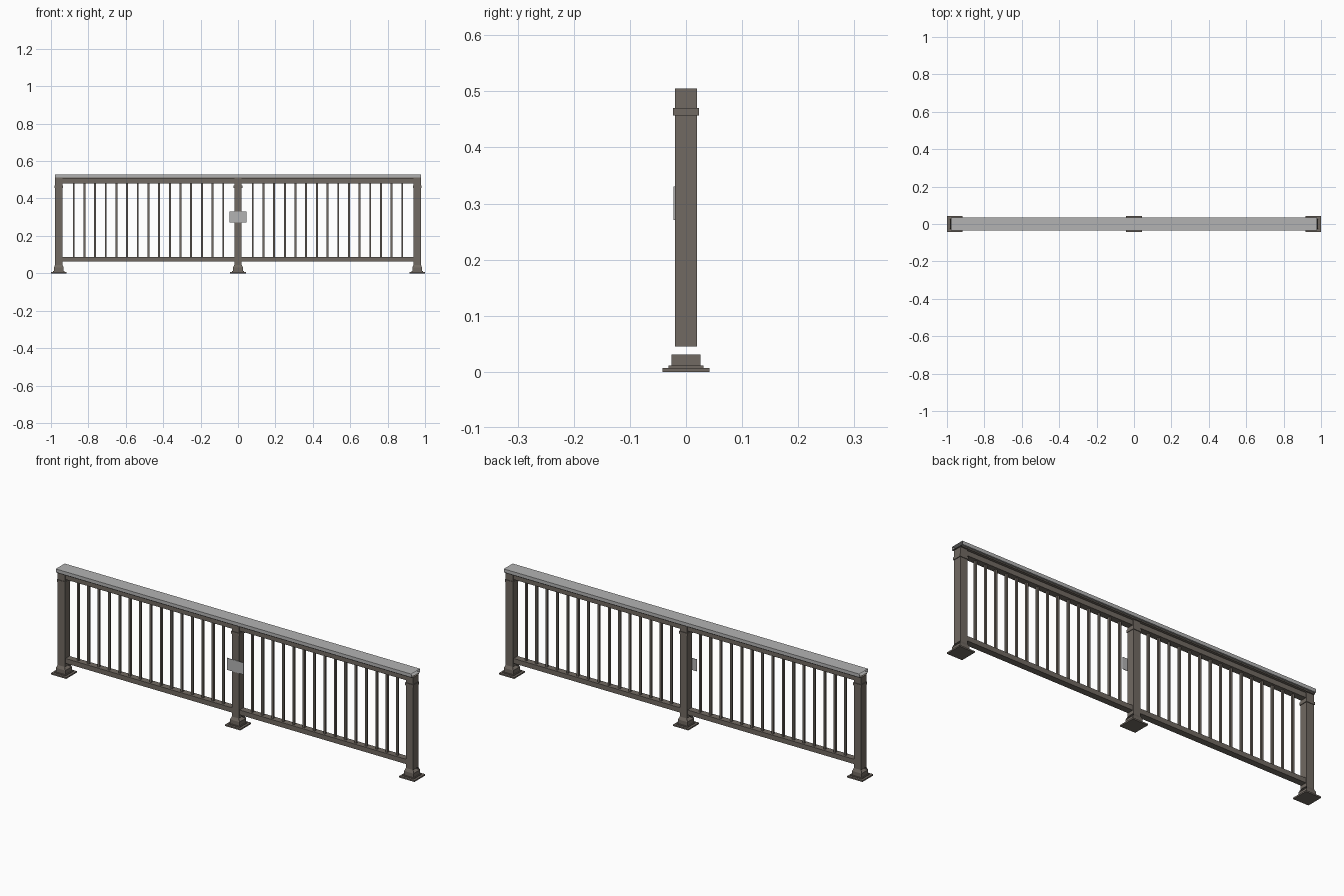
import bpy, bmesh

cube = bpy.data.objects.get("Cube")
if cube:
    bpy.data.objects.remove(cube, do_unlink=True)


def material(name, color):
    m = bpy.data.materials.new(name)
    m.use_nodes = True
    m.diffuse_color = color
    m.node_tree.nodes["Principled BSDF"].inputs["Base Color"].default_value = color
    return m


BROWN = material("taupe brown", (0.165, 0.143, 0.122, 1))
GREY = material("light grey", (0.45, 0.45, 0.45, 1))


def finish(name, bm, mat):
    bmesh.ops.recalc_face_normals(bm, faces=bm.faces)
    mesh = bpy.data.meshes.new(name)
    bm.to_mesh(mesh)
    bm.free()
    mesh.materials.append(mat)
    ob = bpy.data.objects.new(name, mesh)
    bpy.context.collection.objects.link(ob)
    return ob


def box(name, x, y, z, mat=BROWN, open_ends=False):
    """Box from (low, high) pairs; open_ends leaves off the two x faces."""
    bm = bmesh.new()
    bmesh.ops.create_cube(bm, size=1)
    for v in bm.verts:
        v.co = [r[0] if c < 0 else r[1] for c, r in zip(v.co, (x, y, z))]
    bmesh.ops.recalc_face_normals(bm, faces=bm.faces)
    if open_ends:
        ends = [f for f in bm.faces if abs(f.normal.x) > 0.9]
        bmesh.ops.delete(bm, geom=ends, context='FACES_ONLY')
    return finish(name, bm, mat)


def block(name, x, half, z0, z1):
    return box(name, (x - half, x + half), (-half, half), (z0, z1))


def skirt(name, x, low, high, z0, z1):
    """Sloped front and back panels between base block and post."""
    bm = bmesh.new()
    for s in (-1, 1):
        pts = [(-low, low, z0), (low, low, z0), (high, high, z1), (-high, high, z1)]
        f = bm.faces.new([bm.verts.new((x + a, s * b, c)) for a, b, c in pts])
        f.normal_update()
        if f.normal.y * s < 0:
            f.normal_flip()
    mesh = bpy.data.meshes.new(name)
    bm.to_mesh(mesh)
    bm.free()
    mesh.materials.append(BROWN)
    bpy.context.collection.objects.link(bpy.data.objects.new(name, mesh))


# Posts with stepped feet and collars
POST_X, POST_HALF = 0.958, 0.02
for side, x in (("right", -POST_X), ("middle", 0), ("left", POST_X)):
    block(side + "_base_plate", x, 0.042, 0, 0.007)
    block(side + "_base_step", x, 0.031, 0.007, 0.011)
    block(side + "_base_block", x, 0.026, 0.011, 0.031)
    skirt(side + "_base_skirt", x, 0.026, POST_HALF, 0.031, 0.045)
    block(side + "_post", x, POST_HALF, 0.045, 0.505)
    block(side + "_post_collar", x, 0.023, 0.457, 0.47)

# Rails and balusters of both panels
COUNT, FIRST, STEP = 15, 0.079, 0.0571
for side, s in (("right", -1), ("left", 1)):
    span = sorted((s * POST_HALF, s * (POST_X - POST_HALF)))
    box(side + "_top_rail", span, (-0.016, 0.016), (0.479, 0.503))
    box(side + "_bottom_rail", span, (-0.016, 0.016), (0.062, 0.086))
    for i in range(COUNT):
        x = s * (FIRST + i * STEP)
        box(f"{side}_baluster_{i + 1}", (x - 0.005, x + 0.005),
            (-0.005, 0.005), (0.086, 0.479))

# Handrail board on its support channel
LENGTH = (-POST_X - POST_HALF, POST_X + POST_HALF)
box("handrail_support", LENGTH, (-0.027, 0.027), (0.505, 0.511), BROWN, True)
box("handrail_board", LENGTH, (-0.035, 0.035), (0.511, 0.528), GREY, True)

# Blank plate on the middle post
box("front_plate", (-0.046, 0.046), (-0.0225, -0.02), (0.271, 0.33), GREY)
